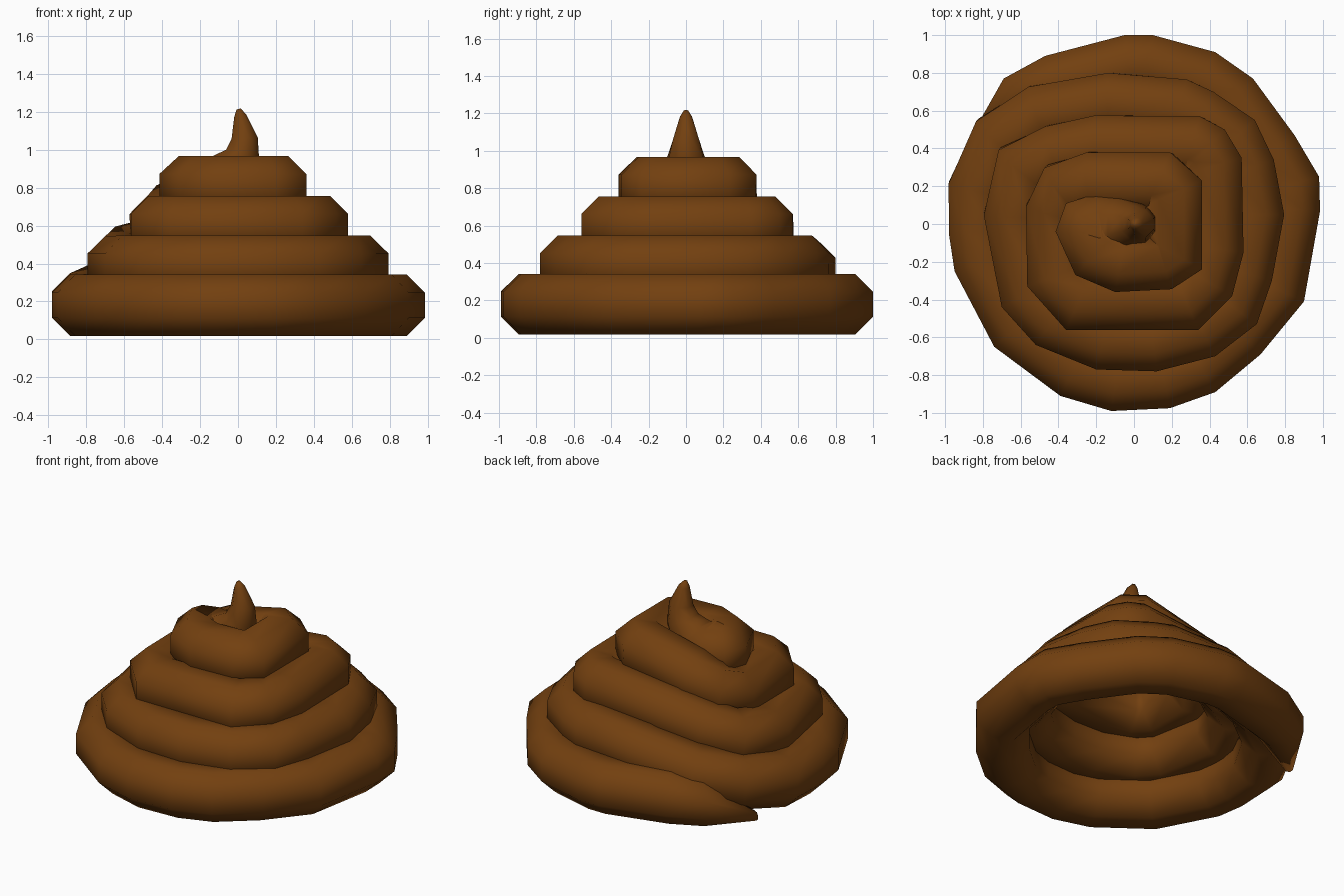
import bpy, bmesh, math
from mathutils import Vector

if "Cube" in bpy.data.objects:
    bpy.data.objects.remove(bpy.data.objects["Cube"])

R, SIDES = 0.175, 8                       # tube section: octagon, flat at top and bottom
FLAT = R * math.cos(math.pi / SIDES)      # centre to flat side

# Outer edge of the coil seen from above, from the top coil outwards (counter-clockwise)
COIL = [
    (-.20, .16), (-.36, .11), (-.415, -.04), (-.31, -.27), (-.1, -.36), (.2, -.345), (.36, -.24),
    (.36, .23), (.2, .375), (-.24, .38),
    (-.46, .31), (-.57, .1), (-.565, -.33), (-.36, -.56), (.34, -.56), (.52, -.38),
    (.58, -.15), (.57, .35), (.48, .5), (.35, .57), (-.2, .575), (-.46, .52),
    (-.71, .4), (-.795, .05), (-.7, -.44), (-.52, -.64), (-.2, -.77), (.12, -.78),
    (.43, -.7), (.65, -.53), (.73, -.3), (.795, .05), (.74, .34), (.64, .55),
    (.42, .7), (.28, .765), (-.13, .8), (-.55, .73),
    (-.83, .55), (-.98, .22), (-.98, -.05), (-.95, -.25), (-.74, -.65), (-.39, -.91),
    (-.12, -.99), (.19, -.975), (.43, -.89), (.67, -.69), (.9, -.41), (.985, .07),
    (.98, .25), (.85, .47), (.63, .77), (.43, .91), (.1, 1.0), (-.05, 1.0),
    (-.47, .89), (-.69, .77), (-.86, .47)]
# Pointed tip: x, z, radius
TIP = [(.003, 1.215, .012), (.012, 1.18, .035), (.035, 1.06, .075), (.025, .96, .105), (-.06, .85, .15)]
END_RADII = {len(COIL) - 2: .15, len(COIL) - 1: .03}
LEVELS = (.805, .595, .385, .18)


def coil_height(angle):
    """Each turn is level, then ramps down one step at the back left."""
    turn, part = divmod(angle - 90, 360)
    level = min(max(turn - 1 + min(part / 80, 1), 0), 3)
    k = min(int(level), 2)
    return LEVELS[k] + (LEVELS[k + 1] - LEVELS[k]) * (level - k)


# Stations along the tube: centre, sideways axis, up axis, radius, mitre stretch
stations = []
tip_path = [Vector((x, 0, z)) for x, z, r in TIP] + [Vector((-.2, 0, .805))]
for i, (x, z, r) in enumerate(TIP):
    t = (tip_path[i + 1] - tip_path[max(i - 1, 0)]).normalized()
    side = Vector((0, 1, 0))
    stations.append((tip_path[i], side, side.cross(t), r, 1))

angle, edge = None, []
for x, y in COIL:
    a = math.degrees(math.atan2(y, x))
    angle = a if angle is None else angle + (a - angle) % 360
    edge.append(Vector((x, y, coil_height(angle))))

for i, p in enumerate(edge):
    before = p - edge[i - 1] if i else Vector((-1, 0, 0))
    after = edge[i + 1] - p if i + 1 < len(edge) else before
    before, after = before.normalized(), after.normalized()
    t = (before + after).normalized()
    side = Vector((t.y, -t.x, 0)).normalized()
    r = END_RADII.get(i, R)
    stretch = 1 / max(before.dot(t), .85)
    centre = p - side * (FLAT * r / R * stretch)
    if i in END_RADII:                    # tail tapers along the floor
        centre.z = .02 + r * FLAT / R
    stations.append((centre, side, side.cross(t), r, stretch))

# Skin the tube
bm = bmesh.new()
rings = []
for c, side, up, r, stretch in stations:
    ring = []
    for j in range(SIDES):
        a = math.tau * (j + .5) / SIDES
        ring.append(bm.verts.new(c + side * (math.cos(a) * r * stretch) + up * (math.sin(a) * r)))
    rings.append(ring)
for lower, upper in zip(rings, rings[1:]):
    for j in range(SIDES):
        k = (j + 1) % SIDES
        bm.faces.new((lower[j], lower[k], upper[k], upper[j]))
bm.faces.new(rings[0])
bm.faces.new(rings[-1])
bmesh.ops.recalc_face_normals(bm, faces=bm.faces)
for f in bm.faces:
    f.smooth = True

mesh = bpy.data.meshes.new("coiled_swirl")
bm.to_mesh(mesh)
bm.free()
swirl = bpy.data.objects.new("coiled_swirl", mesh)
bpy.context.collection.objects.link(swirl)

brown = bpy.data.materials.new("brown")
brown.diffuse_color = (.17, .051, .005, 1)
brown.use_nodes = True
brown.node_tree.nodes["Principled BSDF"].inputs["Base Color"].default_value = brown.diffuse_color
mesh.materials.append(brown)
